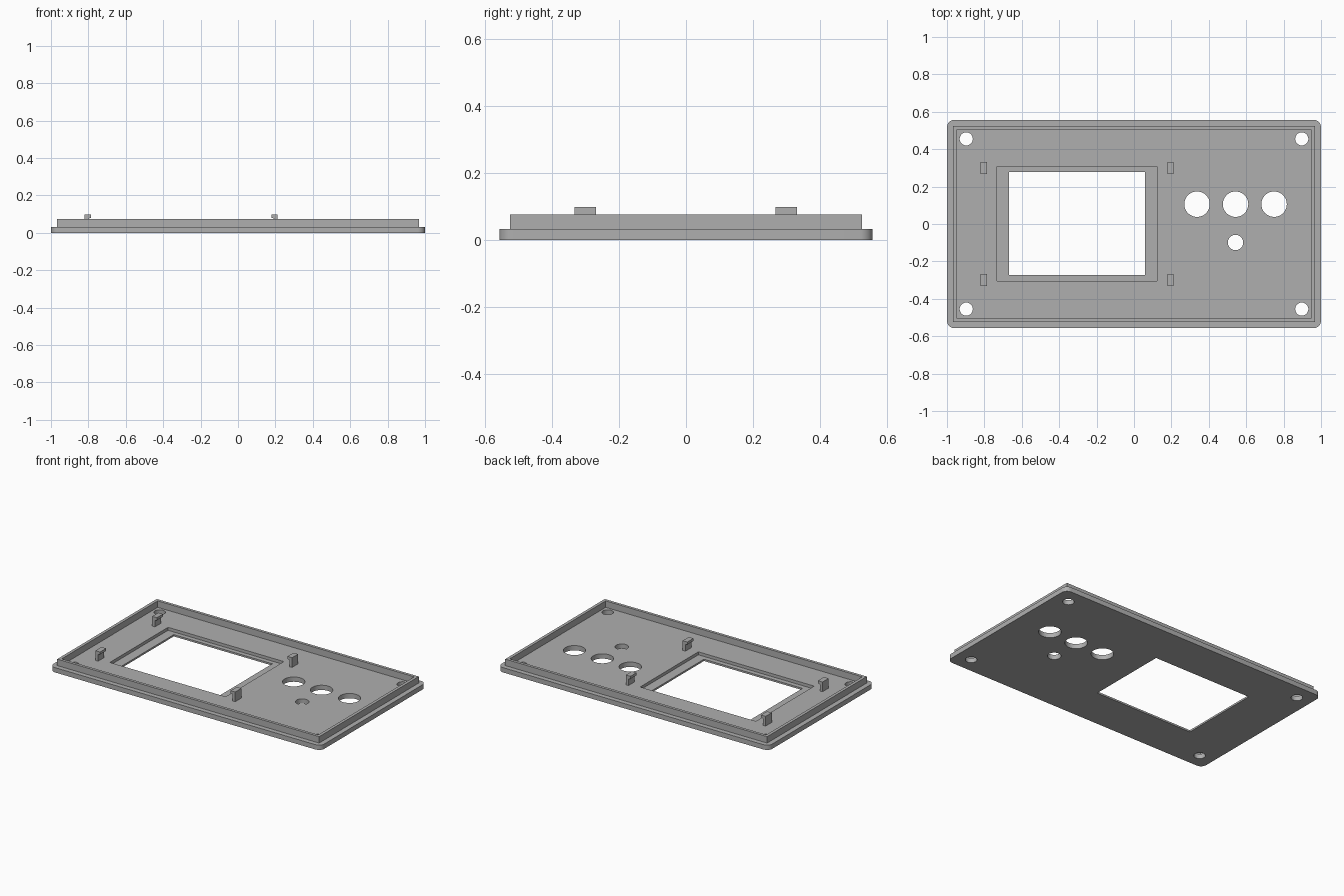
import bpy, bmesh, math

if "Cube" in bpy.data.objects:
    bpy.data.objects.remove(bpy.data.objects["Cube"])

grey = bpy.data.materials.new("plain grey")
grey.use_nodes = True
grey.diffuse_color = (0.43, 0.43, 0.43, 1)
grey.node_tree.nodes["Principled BSDF"].inputs["Base Color"].default_value = grey.diffuse_color

PLATE_TOP = 0.032
RIM_TOP = 0.075


def extrude(name, points, offset):
    """Close a 3D outline into a face and extrude it by offset."""
    bm = bmesh.new()
    face = bm.faces.new([bm.verts.new(p) for p in points])
    result = bmesh.ops.extrude_face_region(bm, geom=[face])
    moved = [v for v in result["geom"] if isinstance(v, bmesh.types.BMVert)]
    bmesh.ops.translate(bm, verts=moved, vec=offset)
    bmesh.ops.recalc_face_normals(bm, faces=bm.faces)
    mesh = bpy.data.meshes.new(name)
    bm.to_mesh(mesh)
    bm.free()
    mesh.materials.append(grey)
    ob = bpy.data.objects.new(name, mesh)
    bpy.context.collection.objects.link(ob)
    return ob


def slab(name, x0, x1, y0, y1, z0, z1, radius=0, steps=8):
    """Box with optionally rounded vertical corners."""
    points = []
    corners = [(x1, y1, -1, -1), (x0, y1, 1, -1), (x0, y0, 1, 1), (x1, y0, -1, 1)]
    for i, (x, y, sx, sy) in enumerate(corners):
        if not radius:
            points.append((x, y, z0))
            continue
        for k in range(steps + 1):
            a = (i + k / steps) * math.pi / 2
            points.append((x + radius * (sx + math.cos(a)),
                           y + radius * (sy + math.sin(a)), z0))
    return extrude(name, points, (0, 0, z1 - z0))


def drill(x, y, r, sides=48):
    """Round cutter through the plate."""
    ring = [(x + r * math.cos(2 * math.pi * k / sides),
             y + r * math.sin(2 * math.pi * k / sides), -0.1) for k in range(sides)]
    return extrude("hole_cutter", ring, (0, 0, 0.3))


def cut(ob, cutter):
    """Subtract a cutter and discard it."""
    cutter.hide_render = True
    mod = ob.modifiers.new("cut", "BOOLEAN")
    mod.operation = "DIFFERENCE"
    mod.solver = "EXACT"
    mod.object = cutter
    bpy.context.view_layer.objects.active = ob
    bpy.ops.object.modifier_apply(modifier=mod.name)
    bpy.data.objects.remove(cutter)


# Face plate with rounded corners
plate = slab("face_plate", -1, 1, -0.557, 0.557, 0, PLATE_TOP, radius=0.04)

# Screen recess and window
cut(plate, slab("recess_cutter", -0.732, 0.123, -0.306, 0.308, 0.012, 0.1))
cut(plate, slab("window_cutter", -0.668, 0.059, -0.274, 0.277, -0.1, 0.1))

# Corner screw holes, three large button holes, one small hole
for sx in (-1, 1):
    for sy in (-1, 1):
        cut(plate, drill(sx * 0.897, sy * 0.455, 0.035))
for x in (0.337, 0.543, 0.749):
    cut(plate, drill(x, 0.106, 0.068))
cut(plate, drill(0.543, -0.099, 0.041))

# Raised rim
rim = slab("raised_rim", -0.967, 0.967, -0.525, 0.525, PLATE_TOP, RIM_TOP)
cut(rim, slab("rim_cutter", -0.947, 0.947, -0.506, 0.506, 0, 0.2))

# Four hooked clips facing the screen centre
SCREEN_X = -0.304
HOOK = [(0.516, PLATE_TOP), (0.516, 0.097), (0.482, 0.097),
        (0.482, 0.08), (0.496, 0.076), (0.496, PLATE_TOP)]
for side, sx in (("right", -1), ("left", 1)):
    for end, y in (("front", -0.332), ("back", 0.267)):
        extrude(f"{end}_{side}_clip",
                [(SCREEN_X + sx * dx, y, z) for dx, z in HOOK], (0, 0.064, 0))

# Smooth the rounded corners and hole walls
bpy.ops.object.select_all(action="DESELECT")
plate.select_set(True)
bpy.context.view_layer.objects.active = plate
bpy.ops.object.shade_smooth_by_angle(angle=math.radians(30))
